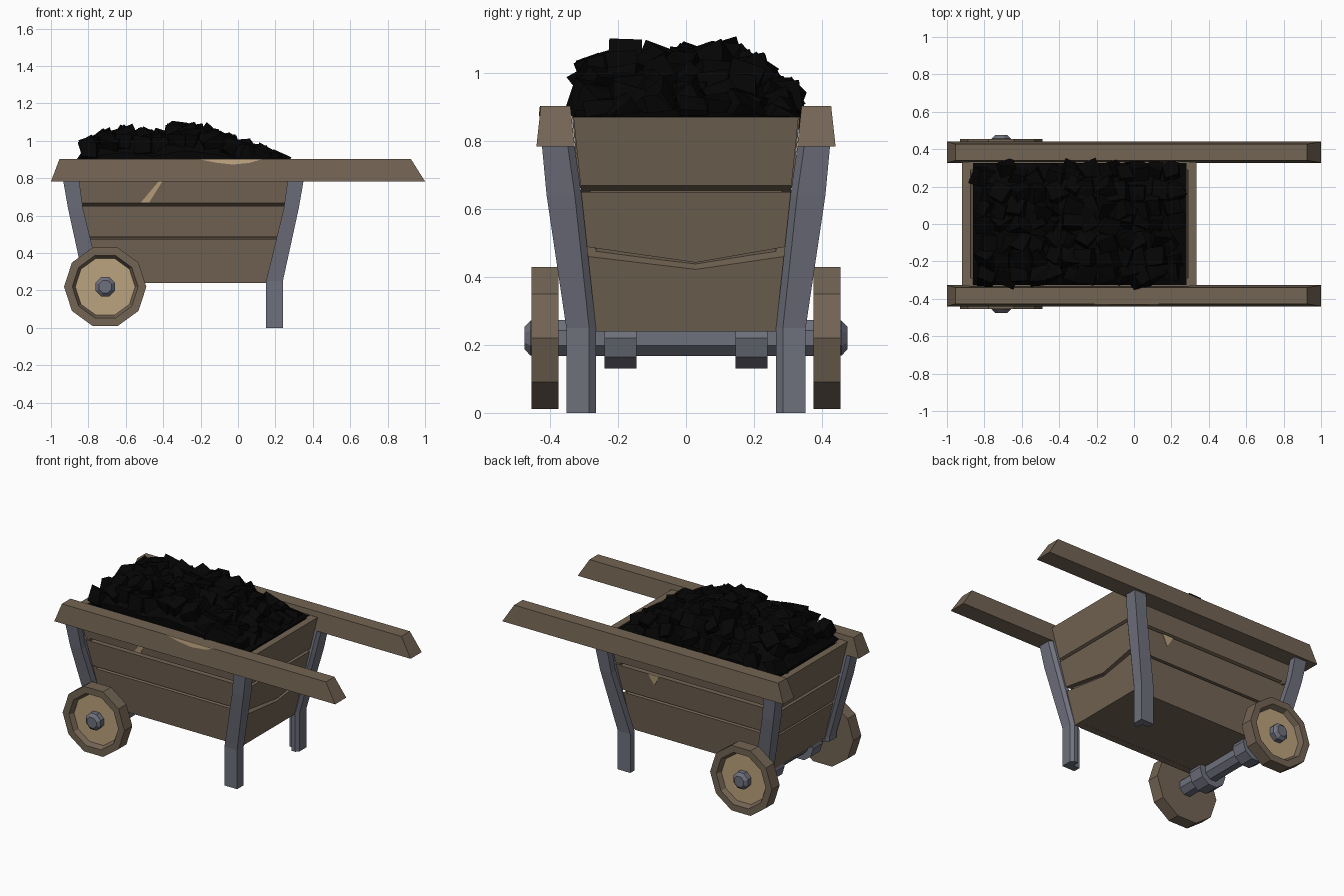
import bpy, bmesh, math, random
from mathutils import Vector, Euler

if "Cube" in bpy.data.objects:
    bpy.data.objects.remove(bpy.data.objects["Cube"])

random.seed(7)
CX = -0.292          # centre of the cart body along x


def material(name, rgb):
    m = bpy.data.materials.new(name)
    m.diffuse_color = (*rgb, 1)
    m.use_nodes = True
    m.node_tree.nodes["Principled BSDF"].inputs["Base Color"].default_value = m.diffuse_color
    return m


WOOD = material("brown wood", (0.172, 0.128, 0.088))
TAN = material("fresh cut wood", (0.50, 0.36, 0.205))
METAL = material("grey metal", (0.158, 0.164, 0.203))
COAL = material("black coal", (0.0015, 0.0015, 0.0015))


def finish(name, bm, *mats):
    bmesh.ops.recalc_face_normals(bm, faces=bm.faces)
    me = bpy.data.meshes.new(name)
    bm.to_mesh(me)
    bm.free()
    for m in mats:
        me.materials.append(m)
    ob = bpy.data.objects.new(name, me)
    bpy.context.collection.objects.link(ob)
    return ob


def loft(name, sections, mat):
    """Closed solid through a list of equal-length point loops."""
    bm = bmesh.new()
    rings = [[bm.verts.new(p) for p in s] for s in sections]
    n = len(rings[0])
    for a, b in zip(rings, rings[1:]):
        for i in range(n):
            j = (i + 1) % n
            bm.faces.new((a[i], a[j], b[j], b[i]))
    bm.faces.new(rings[0])
    bm.faces.new(rings[-1])
    return finish(name, bm, mat)


def turned(name, profile, sides, x, z, s, phase, mats, face_tan=False):
    """Flat-sided turning around the y direction; profile is (radius, y)."""
    bm = bmesh.new()
    rings = []
    for r, y in profile:
        rings.append([bm.verts.new((x + r * math.cos(phase + math.tau * i / sides), s * y,
                                    z + r * math.sin(phase + math.tau * i / sides)))
                      for i in range(sides)])
    for a, b in zip(rings, rings[1:]):
        for i in range(sides):
            j = (i + 1) % sides
            bm.faces.new((a[i], a[j], b[j], b[i]))
    bm.faces.new(rings[0])
    bm.faces.new(rings[-1]).material_index = 1 if face_tan else 0
    return finish(name, bm, *mats)


# Half sizes of the tapered body at height z
def hx(z): return 0.51 + (z - 0.24) / 0.63 * 0.117
def hy(z): return 0.27 + (z - 0.24) / 0.63 * 0.065


def plank(name, end, s, stations):
    secs = []
    for u, zs in stations:
        sec = []
        for z, d in zip(zs, (0, 0, 0.045, 0.045)):
            if end:
                sec.append((CX + s * (hx(z) - d), u * (hy(z) - 0.004), z))
            else:
                sec.append((CX + u * (hx(z) - 0.04), s * (hy(z) - d), z))
        secs.append(sec)
    loft(name, secs, WOOD)


# Body planks: outer low, outer high, inner high, inner low
TOP = (0.668, 0.87, 0.87, 0.648)
MID = (0.488, 0.65, 0.65, 0.488)
LOW = (0.24, 0.474, 0.488, 0.24)
for s, tag in ((-1, "front"), (1, "back")):
    for lvl, zs in (("top", TOP), ("middle", MID), ("bottom", LOW)):
        plank(f"{tag}_{lvl}_plank", False, s, [(-1, zs), (1, zs)])
for s, tag in ((-1, "wheel_end"), (1, "handle_end")):
    plank(f"{tag}_top_plank", True, s, [(-1, TOP), (1, TOP)])
    if s < 0:
        for lvl, zs in (("middle", MID), ("bottom", LOW)):
            plank(f"{tag}_{lvl}_plank", True, s, [(-1, zs), (1, zs)])
    else:            # warped joint on the handle end
        m = (0.442, 0.65, 0.65, 0.446)
        b = (0.24, 0.422, 0.446, 0.24)
        e = (0.24, 0.460, 0.488, 0.24)
        plank(f"{tag}_middle_plank", True, s, [(-1, MID), (0.1, m), (1, MID)])
        plank(f"{tag}_bottom_plank", True, s, [(-1, e), (0.1, b), (1, e)])

# Inner tub with the floor
tub = []
for z in (0.241, 0.855):
    a, b = hx(z) - 0.03, hy(z) - 0.03
    tub.append([(CX - a, -b, z), (CX + a, -b, z), (CX + a, b, z), (CX - a, b, z)])
loft("tub", tub, WOOD)

# Handles with slanted ends
for s, tag in ((-1, "front"), (1, "back")):
    loft(f"{tag}_handle",
         [[(xb, s * 0.327, 0.783), (xb, s * 0.440, 0.783), (xt, s * 0.427, 0.902), (xt, s * 0.34, 0.902)]
          for xb, xt in ((-1.0, -0.955), (1.0, 0.925))], WOOD)

# Bent angle-section corner legs: z, x inner, x outer, y inner, y outer
LEG = [(0, 0.15, 0.24, 0.265, 0.352), (0.25, 0.15, 0.24, 0.265, 0.352),
       (0.64, 0.245, 0.325, 0.307, 0.41), (0.80, 0.267, 0.353, 0.330, 0.425)]
for sy, tag in ((-1, "front"), (1, "back")):
    for sx, end in ((1, "leg"), (-1, "wheel_post")):
        secs = []
        for z, xi, xo, yi, yo in LEG:
            if sx < 0:
                z = max(z, 0.22)
            ring = [(xo - 0.018, yi), (xo, yi + 0.02), (xo, yo), (xi, yo),
                    (xi, yo - 0.045), (xo - 0.045, yo - 0.045), (xo - 0.045, yi)]
            secs.append([(x if sx > 0 else 2 * CX - x, sy * y, z) for x, y in ring])
        loft(f"{tag}_{end}", secs, METAL)

# Wheels, hub nuts, axle and its brackets
WX, WZ, E = -0.71, 0.22, math.pi / 8
for s, tag in ((-1, "front"), (1, "back")):
    turned(f"{tag}_wheel", [(0.22, 0.375), (0.22, 0.455), (0.176, 0.455), (0.160, 0.425)],
           10, WX, WZ, s, 0, (WOOD, TAN), True)
    turned(f"{tag}_hub_nut", [(0.056, 0.42), (0.056, 0.457), (0.036, 0.475)], 8, WX, WZ, s, E, (METAL,))
    turned(f"{tag}_axle_bracket", [(0.0946, 0.145), (0.0946, 0.24)], 10, WX, 0.22, s, 0, (METAL,))
turned("axle", [(0.057, -0.40), (0.057, 0.40)], 8, WX, WZ, 1, E, (METAL,))


# Splintered patches in fresh wood
def splinter(name, pts, y_at, s):
    loft(name, [[(x, s * (y_at(z) + d), z) for x, z in pts] for d in (-0.003, 0.003)], TAN)


splinter("handle_chip", [(-0.21, 0.902), (-0.12, 0.884), (-0.03, 0.873), (0.06, 0.882), (0.13, 0.902)],
         lambda z: 0.440 - (z - 0.783) * 0.11, -1)
splinter("front_plank_chip", [(-0.425, 0.782), (-0.405, 0.782), (-0.475, 0.67), (-0.52, 0.67)], hy, -1)
splinter("back_plank_chip", [(-0.03, 0.652), (0.05, 0.652), (0.01, 0.585)], hy, 1)


# Coal heap: height follows a profile along x and one across y
def lerp(t, table):
    for (a, va), (b, vb) in zip(table, table[1:]):
        if t <= b:
            return va + (vb - va) * max(0, (t - a) / (b - a))
    return table[-1][1]


ALONG = [(-0.86, 0.90), (-0.8, 1.0), (-0.7, 1.06), (-0.55, 1.08), (-0.45, 1.03), (-0.3, 1.10),
         (-0.2, 1.08), (-0.1, 1.05), (0, 1.01), (0.1, 0.97), (0.2, 0.925), (0.28, 0.885)]
ACROSS = [(-0.34, 0.35), (-0.29, 0.75), (-0.2, 0.92), (0, 0.90), (0.13, 1.0), (0.2, 0.78), (0.28, 0.45), (0.34, 0.3)]


def heap(x, y): return 0.87 + (lerp(x, ALONG) - 0.87) * lerp(y, ACROSS)


base = []
for i in range(15):
    x = -0.86 + 1.14 * i / 14
    row = [(x, -0.325 + 0.65 * j / 8) for j in range(9)]
    base.append([(x, y, max(0.872, heap(x, y) - 0.03)) for x, y in row]
                + [(x, 0.325, 0.85), (x, -0.325, 0.85)])
loft("coal_base", base, COAL)

# Chunky lumps: jittered blocks at random angles
bm = bmesh.new()
NX, NY = 12, 7
for i in range(NX):
    for j in range(NY):
        x = -0.785 + 0.99 * i / (NX - 1) + random.uniform(-0.022, 0.022)
        y = -0.265 + 0.53 * j / (NY - 1) + random.uniform(-0.022, 0.022)
        r = random.uniform(0.045, 0.06)
        c = Vector((x, y, heap(x, y) - r * 0.85))
        rot = Euler([random.uniform(-0.6, 0.6) for _ in range(3)]).to_matrix()
        vs = []
        for k in range(8):
            d = Vector([(1 if k >> a & 1 else -1) * random.uniform(0.65, 1.1) * r for a in range(3)])
            vs.append(bm.verts.new(c + rot @ d))
        out = bmesh.ops.convex_hull(bm, input=vs)
        junk = [v for v in out["geom_interior"] if isinstance(v, bmesh.types.BMVert)]
        bmesh.ops.delete(bm, geom=junk, context='VERTS')
finish("coal_lumps", bm, COAL)
